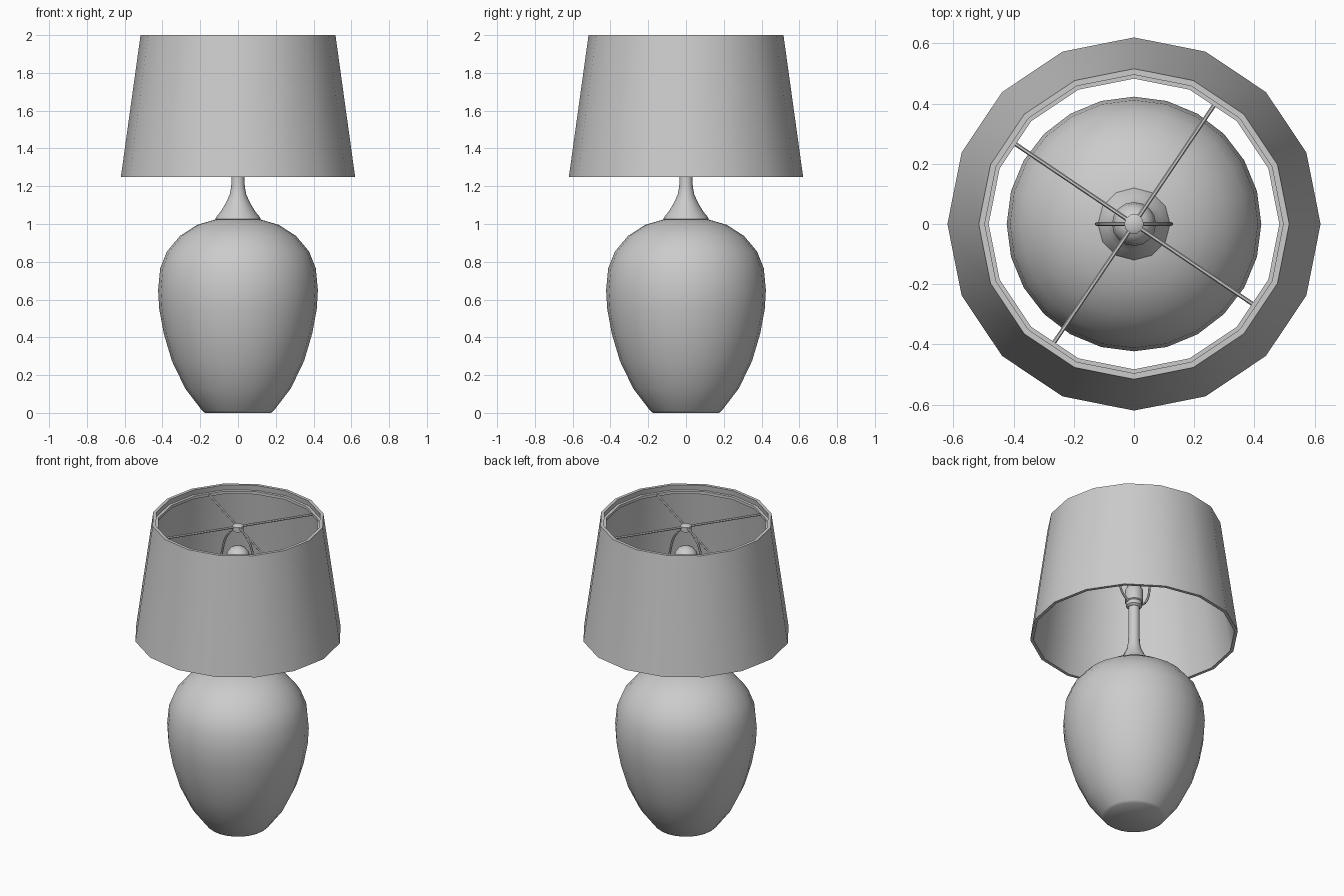
import bpy, bmesh
from math import cos, sin, pi, radians
from mathutils import Vector

cube = bpy.data.objects.get("Cube")
if cube:
    bpy.data.objects.remove(cube, do_unlink=True)

grey = bpy.data.materials.new("plain grey")
grey.use_nodes = True
GREY = (0.6, 0.6, 0.6, 1)
grey.diffuse_color = GREY
grey.node_tree.nodes["Principled BSDF"].inputs["Base Color"].default_value = GREY


def finish(obj):
    obj.data.materials.append(grey)
    bpy.ops.object.select_all(action="DESELECT")
    obj.select_set(True)
    bpy.context.view_layer.objects.active = obj
    bpy.ops.object.shade_smooth_by_angle(angle=radians(40))
    return obj


def lathe(name, profile, sides, closed=False):
    """Spin (radius, height) points about z; open profiles get end caps."""
    bm = bmesh.new()
    rings = [[bm.verts.new((r * cos(2 * pi * i / sides), r * sin(2 * pi * i / sides), z))
              for i in range(sides)] for r, z in profile]
    pairs = list(zip(rings, rings[1:]))
    if closed:
        pairs.append((rings[-1], rings[0]))
    else:
        bm.faces.new(rings[0])
        bm.faces.new(rings[-1])
    for a, b in pairs:
        for i in range(sides):
            j = (i + 1) % sides
            bm.faces.new((a[i], a[j], b[j], b[i]))
    bmesh.ops.recalc_face_normals(bm, faces=bm.faces)
    mesh = bpy.data.meshes.new(name)
    bm.to_mesh(mesh)
    bm.free()
    obj = bpy.data.objects.new(name, mesh)
    bpy.context.collection.objects.link(obj)
    return finish(obj)


def rod(name, points, radius, smooth=False):
    """Round wire along a path."""
    curve = bpy.data.curves.new(name, "CURVE")
    curve.dimensions = "3D"
    curve.bevel_depth = radius
    curve.bevel_resolution = 1
    curve.resolution_u = 4
    curve.use_fill_caps = True
    if smooth:
        spline = curve.splines.new("BEZIER")
        spline.bezier_points.add(len(points) - 1)
        for bp, p in zip(spline.bezier_points, points):
            bp.co = p
            bp.handle_left_type = bp.handle_right_type = "AUTO"
    else:
        spline = curve.splines.new("POLY")
        spline.points.add(len(points) - 1)
        for sp, p in zip(spline.points, points):
            sp.co = (*p, 1)
    obj = bpy.data.objects.new(name, curve)
    bpy.context.collection.objects.link(obj)
    bpy.ops.object.select_all(action="DESELECT")
    obj.select_set(True)
    bpy.context.view_layer.objects.active = obj
    bpy.ops.object.convert(target="MESH")
    return finish(bpy.context.object)


# Urn-shaped body
lathe("lamp_body", [(0.175, 0), (0.19, 0.012), (0.28, 0.13), (0.35, 0.275), (0.393, 0.42),
                    (0.417, 0.55), (0.423, 0.65), (0.412, 0.765), (0.376, 0.855),
                    (0.307, 0.937), (0.217, 0.995), (0.116, 1.025), (0.05, 1.03)], 24)

# Flared neck, socket and bulb
lathe("neck", [(0.11, 1.02), (0.12, 1.026), (0.115, 1.038), (0.092, 1.065), (0.068, 1.105),
               (0.044, 1.155), (0.036, 1.2), (0.034, 1.25), (0.034, 1.46)], 12)
lathe("socket", [(0.036, 1.44), (0.048, 1.45), (0.048, 1.475), (0.055, 1.48),
                 (0.055, 1.56), (0.042, 1.575), (0.042, 1.63)], 12)
lathe("bulb", [(0.036, 1.61), (0.042, 1.65), (0.064, 1.7), (0.073, 1.745), (0.066, 1.785),
               (0.044, 1.812), (0.012, 1.824)], 16)

# Wire harp holding up the shade
side = [(0.045, 1.47), (0.095, 1.52), (0.122, 1.65), (0.112, 1.78), (0.07, 1.89)]
harp = [(x, 0, z) for x, z in side] + [(0, 0, 1.94)] + [(-x, 0, z) for x, z in reversed(side)]
rod("harp", harp, 0.007, smooth=True)

# Shade with its hoop, hub and spokes
lathe("shade", [(0.62, 1.25), (0.516, 2.0), (0.496, 2.0), (0.6, 1.25)], 16, closed=True)
lathe("shade_hoop", [(0.504, 1.947), (0.502, 1.965), (0.483, 1.965), (0.483, 1.947)], 16, closed=True)
lathe("hub", [(0.033, 1.932), (0.033, 1.962), (0.024, 1.968)], 10)
for k in range(4):
    a = radians(56 + 90 * k)
    d = Vector((cos(a), sin(a), 0))
    lift = Vector((0, 0, 1.955))
    rod(f"spoke_{k + 1}", [d * 0.02 + lift, d * 0.487 + lift], 0.007)
